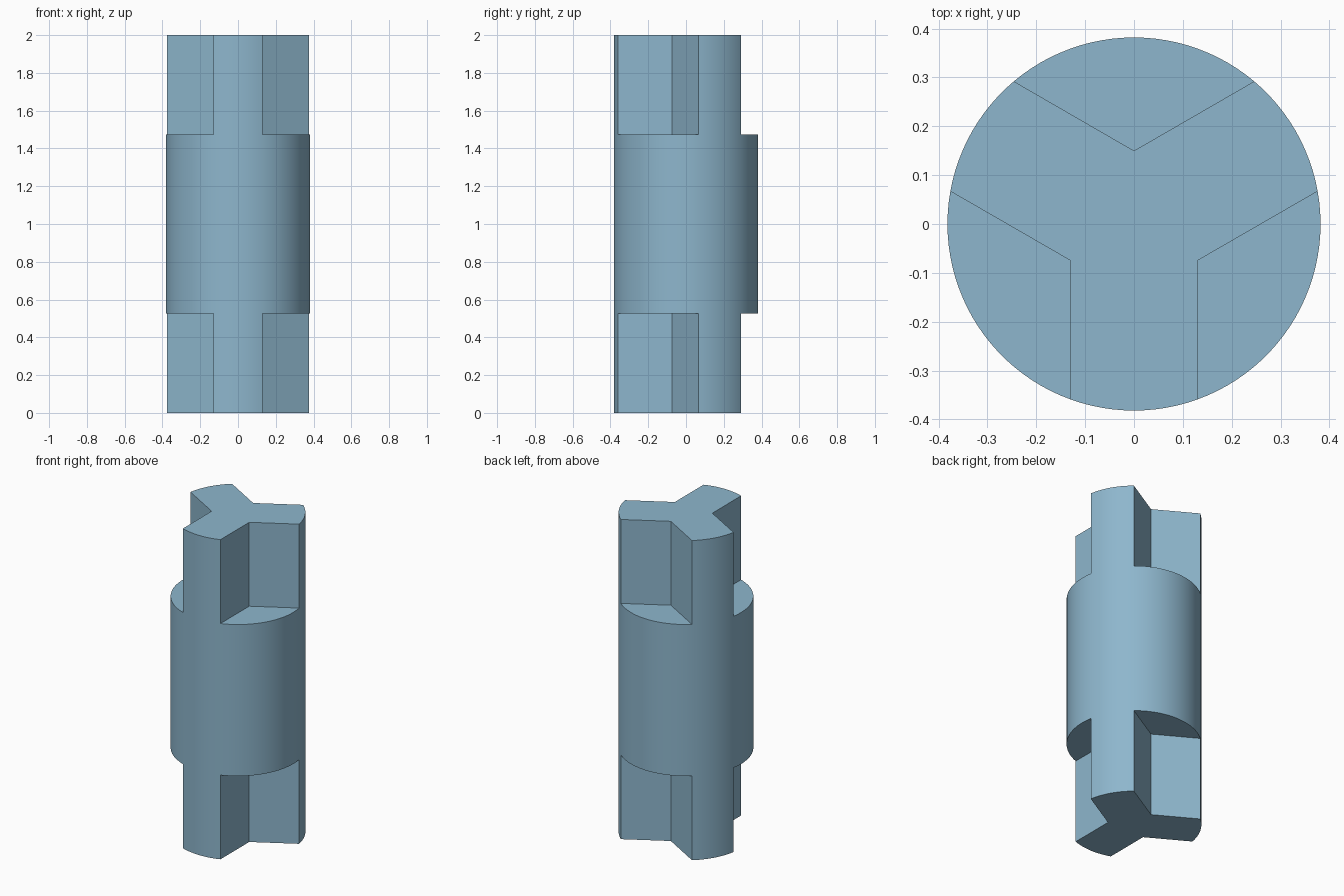
import bpy, bmesh, math

if "Cube" in bpy.data.objects:
    bpy.data.objects.remove(bpy.data.objects["Cube"])

R = 0.382            # outer radius
HALF_ARM = 0.13      # half width of each arm
CORNER = 0.15        # distance from axis to the notch corners
Z0, Z1, Z2, Z3 = 0.0, 0.527, 1.475, 2.0
ARM_STEPS, GAP_STEPS = 12, 24
half = math.asin(HALF_ARM / R)
third = math.radians(120)

bm = bmesh.new()


def point(radius, angle, z):
    return bm.verts.new((radius * math.cos(angle), radius * math.sin(angle), z))


def arc(start, end, steps, z):
    return [point(R, start + (end - start) * i / steps, z) for i in range(steps + 1)]


def walls(lower, upper):
    for i in range(len(lower) - 1):
        bm.faces.new((lower[i], lower[i + 1], upper[i + 1], upper[i]))


ends = {Z0: [], Z3: []}
for k in range(3):
    mid = math.radians(-90) + k * third
    a, b, c = mid - half, mid + half, mid + third - half
    # Arm: outer wall running the full height
    arm = {z: arc(a, b, ARM_STEPS, z) for z in (Z0, Z1, Z2, Z3)}
    for lo, hi in ((Z0, Z1), (Z1, Z2), (Z2, Z3)):
        walls(arm[lo], arm[hi])
    # Drum: outer wall between two arms, closed by a ledge at each end
    gap = {z: arc(b, c, GAP_STEPS, z) for z in (Z1, Z2)}
    walls(gap[Z1], gap[Z2])
    for ledge, end in ((Z1, Z0), (Z2, Z3)):
        inner = point(CORNER, mid + third / 2, ledge)
        outer = point(CORNER, mid + third / 2, end)
        bm.faces.new([inner] + gap[ledge])
        # Notch: two flat walls meeting at the inner corner
        for angle in (b, c):
            bm.faces.new((inner, outer, point(R, angle, end), point(R, angle, ledge)))
        ends[end] += arm[end] + [outer]

# Three-armed end caps
for loop in ends.values():
    bm.faces.new(loop)

bmesh.ops.remove_doubles(bm, verts=bm.verts, dist=1e-5)
bmesh.ops.recalc_face_normals(bm, faces=bm.faces)
mesh = bpy.data.meshes.new("notched_shaft")
bm.to_mesh(mesh)
bm.free()

shaft = bpy.data.objects.new("notched_shaft", mesh)
bpy.context.collection.objects.link(shaft)
steel = bpy.data.materials.new("steel_blue")
steel.diffuse_color = (0.27, 0.47, 0.61, 1)
steel.use_nodes = True
steel.node_tree.nodes["Principled BSDF"].inputs["Base Color"].default_value = steel.diffuse_color
mesh.materials.append(steel)

# Smooth curved walls, sharp machined edges
bpy.context.view_layer.objects.active = shaft
shaft.select_set(True)
bpy.ops.object.shade_smooth_by_angle(angle=math.radians(25))
